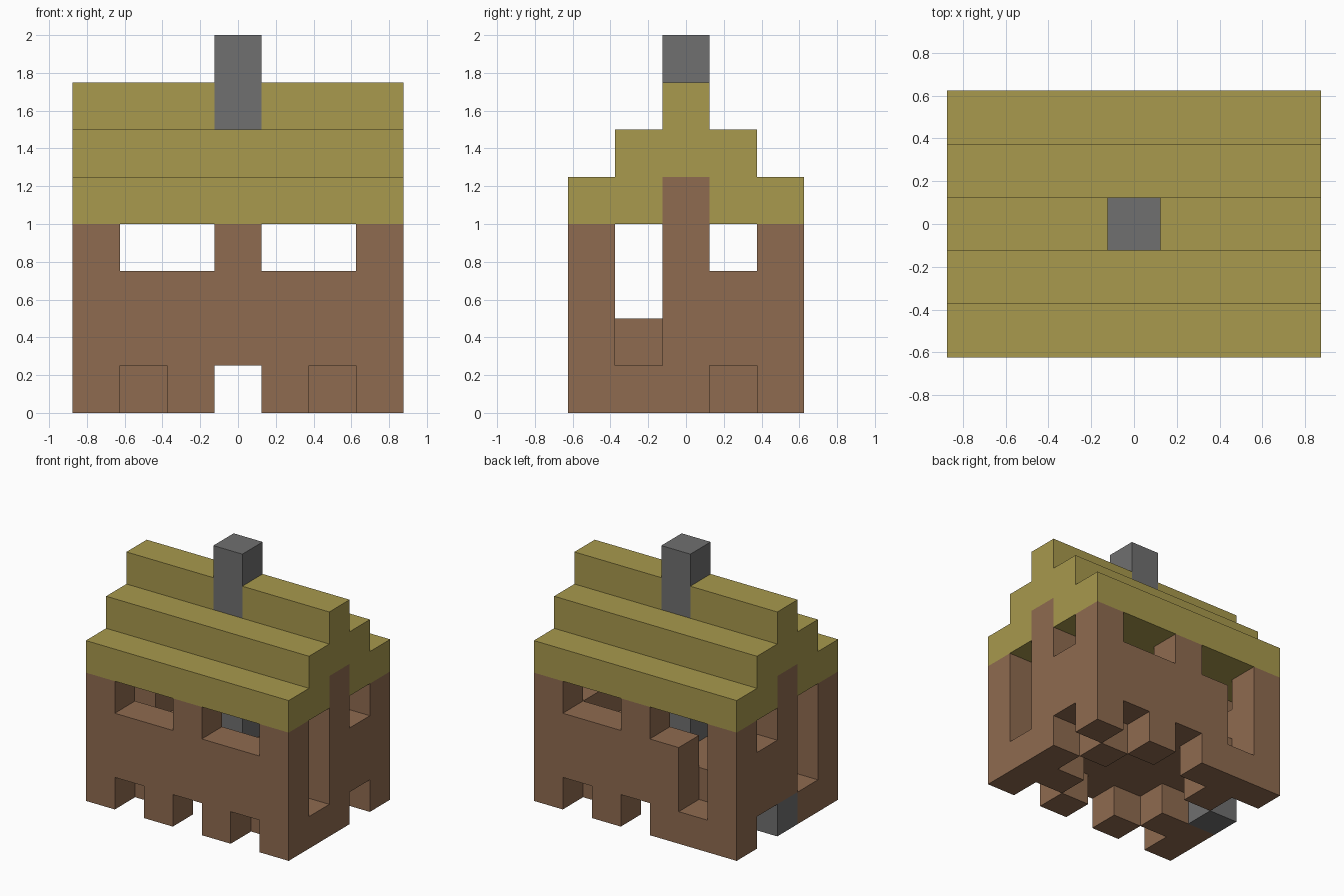
import bpy
import bmesh
from itertools import product
from mathutils import Vector

cube = bpy.data.objects.get("Cube")
if cube:
    bpy.data.objects.remove(cube, do_unlink=True)

UNIT = 0.25
NX, NY = 7, 5


def material(name, color):
    mat = bpy.data.materials.new(name)
    mat.use_nodes = True
    mat.diffuse_color = color
    mat.node_tree.nodes["Principled BSDF"].inputs["Base Color"].default_value = color
    return mat


brown = material("brown wood", (0.275, 0.147, 0.080, 1))
straw = material("straw thatch", (0.392, 0.319, 0.074, 1))
grey = material("grey stone", (0.162, 0.162, 0.162, 1))


def block(xs, ys, zs):
    return set(product(xs, ys, zs))


def ring(z):
    """Outer ring of blocks in one layer."""
    return block(range(NX), range(NY), [z]) - block(range(1, NX - 1), range(1, NY - 1), [z])


# Foundation: ring of feet with gaps, plus four inner supports
stone = {(0, 2, 0)}
foundation = ring(0) - block([1, 3, 5], [0], [0]) - block([3, 5], [4], [0])
foundation -= block([0, 6], [3], [0]) | stone
foundation |= block([1, 5], [1, 3], [0])

# Raised floor inside the walls
floor = block(range(1, 6), range(1, 4), [1])

# Walls with doorways, windows and a gable post at each end
walls = ring(1) | ring(2) | ring(3)
walls -= block([0, 6], [1], [1, 2, 3]) | block([1], [4], [1, 2, 3])
walls -= block([1, 2, 4, 5], [0], [3]) | block([2, 4, 5], [4], [3])
walls -= block([0, 6], [3], [3])
walls |= block([0, 6], [2], [4])

# Chimney through the stepped roof
chimney = block([3], [2], range(2, 8))
roof = block(range(NX), [0, 1, 3, 4], [4])
roof |= block(range(NX), [1, 2, 3], [5]) | block(range(NX), [2], [6])
roof -= chimney

parts = [
    ("foundation", foundation, brown),
    ("foundation_stone", stone, grey),
    ("floor", floor, brown),
    ("walls", walls, brown),
    ("roof", roof, straw),
    ("chimney", chimney, grey),
]
solid = set().union(*(cells for _, cells, _ in parts))


def build(name, cells, mat):
    """Make a mesh from blocks, leaving out faces hidden between blocks."""
    bm = bmesh.new()
    for cell in sorted(cells):
        for axis, side in product(range(3), (0, 1)):
            step = [0, 0, 0]
            step[axis] = 2 * side - 1
            if tuple(c + s for c, s in zip(cell, step)) in solid:
                continue
            u, v = (axis + 1) % 3, (axis + 2) % 3
            corners = []
            for du, dv in ((0, 0), (1, 0), (1, 1), (0, 1)):
                p = Vector(cell)
                p[axis] += side
                p[u] += du
                p[v] += dv
                corners.append(bm.verts.new((p - Vector((NX / 2, NY / 2, 0))) * UNIT))
            bm.faces.new(corners if side else corners[::-1])
    bmesh.ops.remove_doubles(bm, verts=bm.verts, dist=UNIT / 100)
    mesh = bpy.data.meshes.new(name)
    bm.to_mesh(mesh)
    bm.free()
    mesh.materials.append(mat)
    bpy.context.collection.objects.link(bpy.data.objects.new(name, mesh))


for part in parts:
    build(*part)
